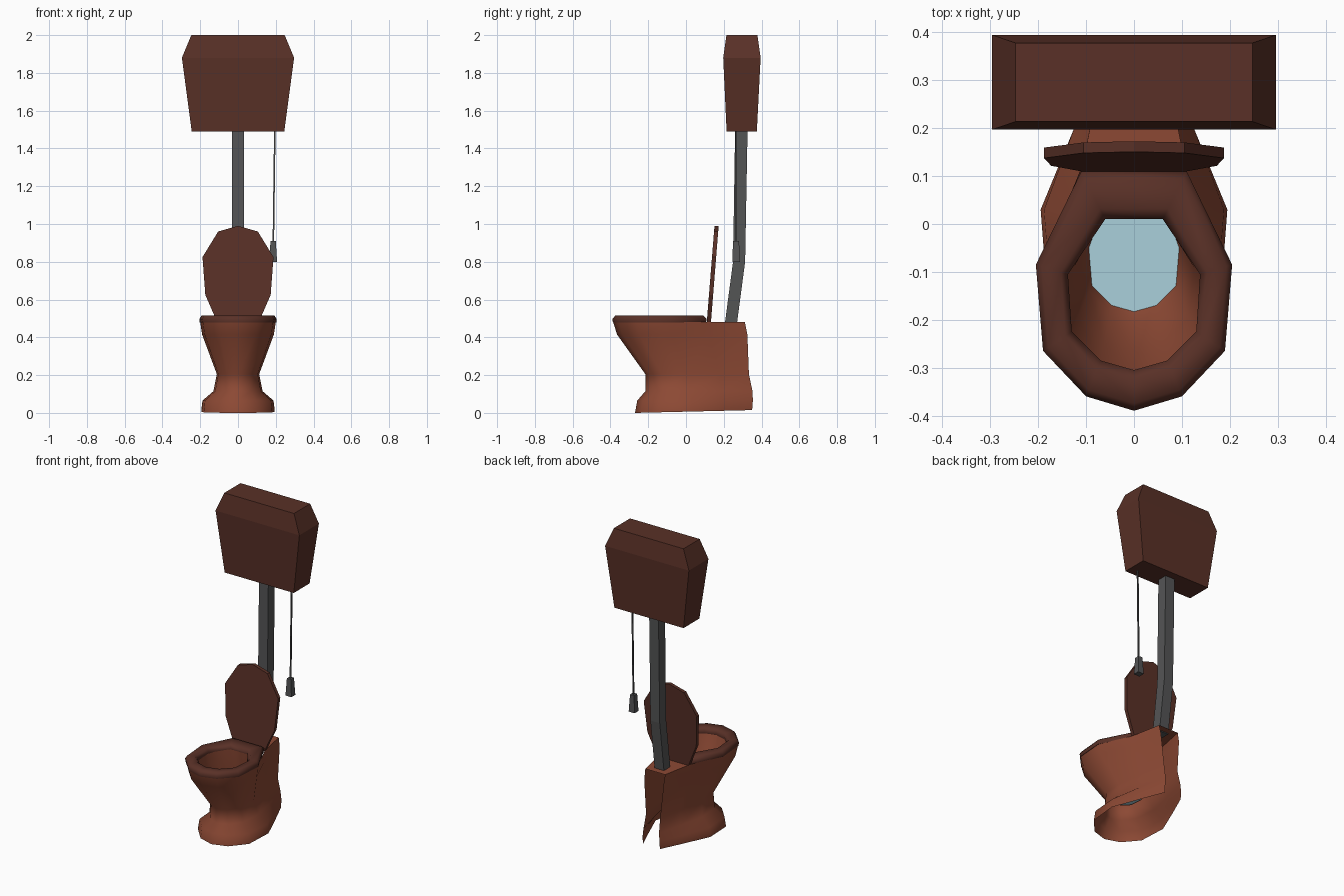
import bpy, bmesh, math

if "Cube" in bpy.data.objects:
    bpy.data.objects.remove(bpy.data.objects["Cube"])


def material(name, rgb):
    m = bpy.data.materials.new(name)
    m.diffuse_color = (*rgb, 1)
    m.use_nodes = True
    m.node_tree.nodes["Principled BSDF"].inputs["Base Color"].default_value = m.diffuse_color
    return m


CLAY = material("warm brown", (0.262, 0.066, 0.034))
WOOD = material("dark brown", (0.100, 0.030, 0.020))
METAL = material("dark grey", (0.088, 0.089, 0.091))
WATER = material("pale blue", (0.40, 0.63, 0.71))


def loft(name, rings, mat, closed=True, caps=(True, True), wrap=False, smooth=None):
    """Skin a list of point rings; closed joins each ring, wrap joins last ring to first."""
    bm = bmesh.new()
    vs = [[bm.verts.new(p) for p in ring] for ring in rings]
    n = len(rings[0])
    pairs = list(zip(vs, vs[1:])) + ([(vs[-1], vs[0])] if wrap else [])
    for a, b in pairs:
        for i in range(n if closed else n - 1):
            j = (i + 1) % n
            bm.faces.new((a[i], a[j], b[j], b[i]))
    if not wrap:
        if caps[0]:
            bm.faces.new(vs[0][::-1])
        if caps[1] and len(vs) > 1:
            bm.faces.new(vs[-1])
    bmesh.ops.recalc_face_normals(bm, faces=bm.faces)
    me = bpy.data.meshes.new(name)
    bm.to_mesh(me)
    bm.free()
    me.materials.append(mat)
    ob = bpy.data.objects.new(name, me)
    bpy.context.collection.objects.link(ob)
    if smooth:
        bpy.ops.object.select_all(action='DESELECT')
        ob.select_set(True)
        bpy.context.view_layer.objects.active = ob
        bpy.ops.object.shade_smooth_by_angle(angle=math.radians(smooth))
    return ob


def mirror(half):
    """Half outline from the back to the front centre point -> full outline."""
    return half + [(-x, y) for x, y in half[-2::-1]]


def at(outline, z):
    return [(x, y, z) for x, y in outline]


def rect(cx, cy, hx, hy, z):
    return [(cx + sx * hx, cy + sy * hy, z)
            for sx, sy in ((-1, -1), (1, -1), (1, 1), (-1, 1))]


def egg(w, front, wide_y, *back):
    """Egg-shaped outline: rounded front, widest at wide_y, then the back points."""
    l = wide_y - front
    return mirror(list(back) + [(w, wide_y), (0.93 * w, front + 0.41 * l),
                                (0.5 * w, front + 0.1 * l), (0, front)])


# pedestal shell, open at the back and underneath
shell = [
    at(egg(0.200, -0.385, -0.085, (0.070, 0.312), (0.110, 0.11)), 0.48),
    at(egg(0.190, -0.365, -0.080, (0.068, 0.325), (0.105, 0.12)), 0.415),
    at(egg(0.112, -0.215, 0.000, (0.050, 0.333), (0.085, 0.18)), 0.205),
    at(egg(0.130, -0.215, 0.020, (0.055, 0.352), (0.095, 0.19)), 0.115),
    at(egg(0.188, -0.258, 0.030, (0.060, 0.354), (0.125, 0.20)), 0.065),
    [(x, y, 0.007 + 0.02 * y / 0.35 * 0.36 + 0.0) for x, y in
     egg(0.195, -0.270, 0.030, (0.060, 0.350), (0.125, 0.20))],
]
for i, (x, y, z) in enumerate(shell[-1]):
    shell[-1][i] = (x, y, (y + 0.27) * 0.024)
loft("pedestal", shell, CLAY, closed=False, caps=(False, False), smooth=60)

# flat shelf behind the seat
loft("rear_shelf", [[(0.11, 0.11, 0.48), (0.07, 0.312, 0.48),
                     (-0.07, 0.312, 0.48), (-0.11, 0.11, 0.48)]], CLAY, caps=(True, False))

# basin and water
inner = mirror([(0.06, 0.01), (0.138, -0.105), (0.13, -0.225), (0.07, -0.285), (0, -0.305)])
outer = mirror([(0.11, 0.11), (0.205, -0.085), (0.19, -0.265), (0.10, -0.36), (0, -0.39)])
loft("basin", [at([(x * 1.03, y * 1.02) for x, y in inner], 0.485),
               at(egg(0.125, -0.265, -0.09, (0.06, 0.03)), 0.34),
               at(egg(0.100, -0.203, -0.05, (0.06, 0.06)), 0.22),
               at(egg(0.093, -0.180, -0.05, (0.055, 0.055)), 0.195)],
     CLAY, caps=(False, False), smooth=60)
loft("water", [at(egg(0.095, -0.183, -0.05, (0.057, 0.058)), 0.2)], WATER, caps=(True, False))


# seat ring with a rounded section: (share from outer to inner outline, height)
def blend(t, z):
    return [(a + (c - a) * t, b + (d - b) * t, z) for (a, b), (c, d) in zip(outer, inner)]


loft("seat", [blend(t, z) for t, z in ((0.04, 0.478), (0.0, 0.497), (0.18, 0.515),
                                       (0.78, 0.515), (1.0, 0.497), (0.96, 0.478))],
     WOOD, wrap=True, smooth=70)

# raised lid, leaning back
lid = mirror([(0.11, 0.48), (0.173, 0.625), (0.188, 0.825), (0.105, 0.96), (0, 0.99)])
loft("lid", [[(x, y0 + (z - 0.48) * 0.08, z) for x, z in lid] for y0 in (0.11, 0.132)], WOOD)

# high cistern
loft("cistern", [rect(0, 0.295, 0.245, 0.080, 1.49), rect(0, 0.296, 0.297, 0.099, 1.88),
                 rect(0, 0.296, 0.247, 0.082, 2.0)], WOOD)

# flush pipe with a bend
loft("flush_pipe", [rect(0, 0.238, 0.033, 0.032, 0.475), rect(0, 0.281, 0.033, 0.032, 0.80),
                    rect(0, 0.293, 0.033, 0.033, 1.50)], METAL)

# pull chain and handle
loft("pull_chain", [rect(0.187, 0.265, 0.004, 0.004, 0.90),
                    rect(0.195, 0.265, 0.004, 0.004, 1.50)], METAL)
loft("pull_handle", [rect(0.186, 0.265, 0.021, 0.020, 0.80),
                     rect(0.186, 0.265, 0.014, 0.016, 0.91)], METAL)
